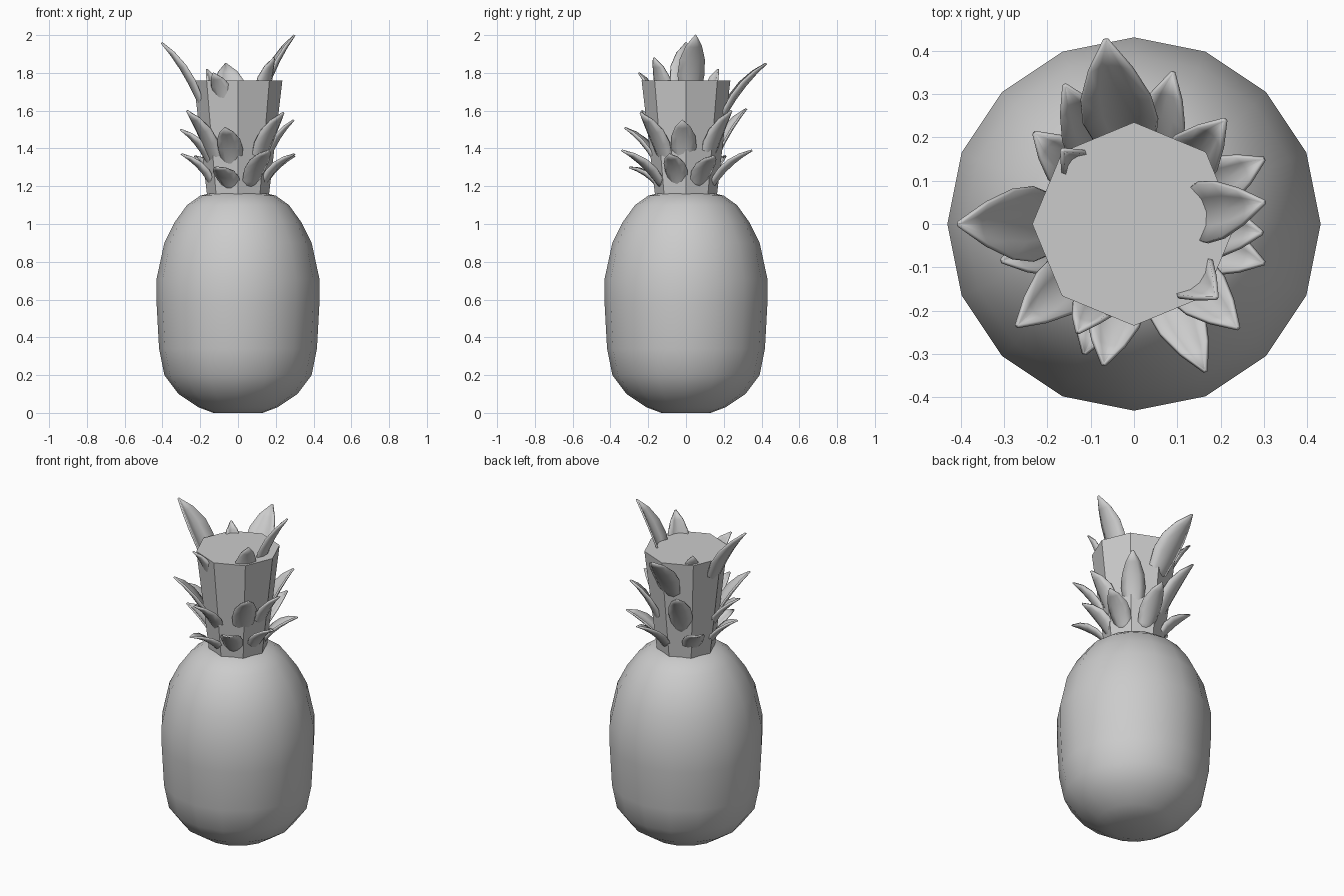
import bpy, math
from mathutils import Vector

if "Cube" in bpy.data.objects:
    bpy.data.objects.remove(bpy.data.objects["Cube"])


def make_mesh(name, verts, faces):
    me = bpy.data.meshes.new(name)
    me.from_pydata(verts, [], faces)
    ob = bpy.data.objects.new(name, me)
    bpy.context.collection.objects.link(ob)
    return ob


def lathe(name, profile, n, smooth):
    verts = [(r * math.cos(2 * math.pi * i / n), r * math.sin(2 * math.pi * i / n), z)
             for r, z in profile for i in range(n)]
    faces = [(k * n + i, k * n + (i + 1) % n, (k + 1) * n + (i + 1) % n, (k + 1) * n + i)
             for k in range(len(profile) - 1) for i in range(n)]
    faces.append(tuple(reversed(range(n))))
    faces.append(tuple(range((len(profile) - 1) * n, len(profile) * n)))
    ob = make_mesh(name, verts, faces)
    for p in ob.data.polygons:
        p.use_smooth = smooth
    return ob


def leaf(name, tip, base_z, width, inset=0.03, turn=0):
    """Cupped, outward-bending leaf from the crown core to its tip."""
    tip = Vector(tip)
    az = math.atan2(tip.y, tip.x) + math.radians(turn)
    r = 0.16 + (base_z - 1.17) * 0.12 - inset
    base = Vector((r * math.cos(az), r * math.sin(az), base_z))
    mid = base.lerp(tip, 0.5)
    out = Vector((math.cos(az), math.sin(az), 0))
    ctrl = mid - out * 0.03 + Vector((0, 0, 0.03))
    shape = [(0, 0.55), (0.2, 0.8), (0.42, 1.0), (0.62, 0.93), (0.82, 0.58), (1, 0.04)]
    side = Vector((-out.y, out.x, 0))
    verts, faces = [], []
    for t, w in shape:
        p = base * (1 - t) ** 2 + ctrl * 2 * t * (1 - t) + tip * t * t
        tan = ((ctrl - base) * (1 - t) + (tip - ctrl) * t).normalized()
        up = side.cross(tan)
        if up.dot(out) > 0:
            up = -up
        for s in (-1, -0.5, 0, 0.5, 1):
            verts.append(p + side * s * w * width / 2 + up * s * s * w * width * 0.2)
    for k in range(len(shape) - 1):
        for j in range(4):
            a = k * 5 + j
            faces.append((a, a + 1, a + 6, a + 5))
    ob = make_mesh(name, verts, faces)
    for p in ob.data.polygons:
        p.use_smooth = True
    mod = ob.modifiers.new("thickness", 'SOLIDIFY')
    mod.thickness = 0.01
    mod.offset = 0


# Fruit body
lathe("fruit_body", [(0.13, 0), (0.21, 0.03), (0.315, 0.10), (0.39, 0.20), (0.418, 0.34),
                     (0.431, 0.58), (0.431, 0.71), (0.39, 0.90), (0.335, 1.01),
                     (0.27, 1.10), (0.20, 1.15), (0.12, 1.17)], 16, True)

# Tapered crown core
lathe("crown_core", [(0.16, 1.12), (0.235, 1.76)], 8, False)

# Lower leaves
for i, t in enumerate([(0.165, -0.34, 1.39), (0.09, 0.35, 1.39), (0.30, 0.15, 1.36),
                       (0.30, -0.09, 1.37), (-0.23, 0.21, 1.36), (-0.30, -0.07, 1.37)]):
    leaf(f"lower_leaf_{i}", t, 1.17, 0.12)
leaf("lower_leaf_front", (-0.115, -0.30, 1.30), 1.16, 0.12, turn=12)

# Middle leaves
for i, t in enumerate([(-0.07, -0.325, 1.51), (-0.27, -0.235, 1.60), (-0.305, -0.085, 1.50),
                       (-0.16, 0.32, 1.61), (0.21, 0.24, 1.60), (0.295, -0.02, 1.55),
                       (0.24, -0.24, 1.59)]):
    leaf(f"middle_leaf_{i}", t, 1.27, 0.13)

# Upper leaves
leaf("upper_leaf_left", (-0.405, 0.0, 1.96), 1.56, 0.17)
leaf("upper_leaf_back", (-0.065, 0.425, 1.85), 1.50, 0.17, turn=-5)
leaf("upper_leaf_right", (0.30, 0.05, 2.0), 1.60, 0.14, inset=0.09)
leaf("upper_leaf_front", (-0.13, -0.25, 1.80), 1.56, 0.11, turn=14)
leaf("upper_leaf_front_right", (0.19, -0.17, 1.88), 1.55, 0.12, inset=0.03)
leaf("upper_leaf_back_left", (-0.165, 0.17, 1.82), 1.52, 0.10, inset=0.03)
